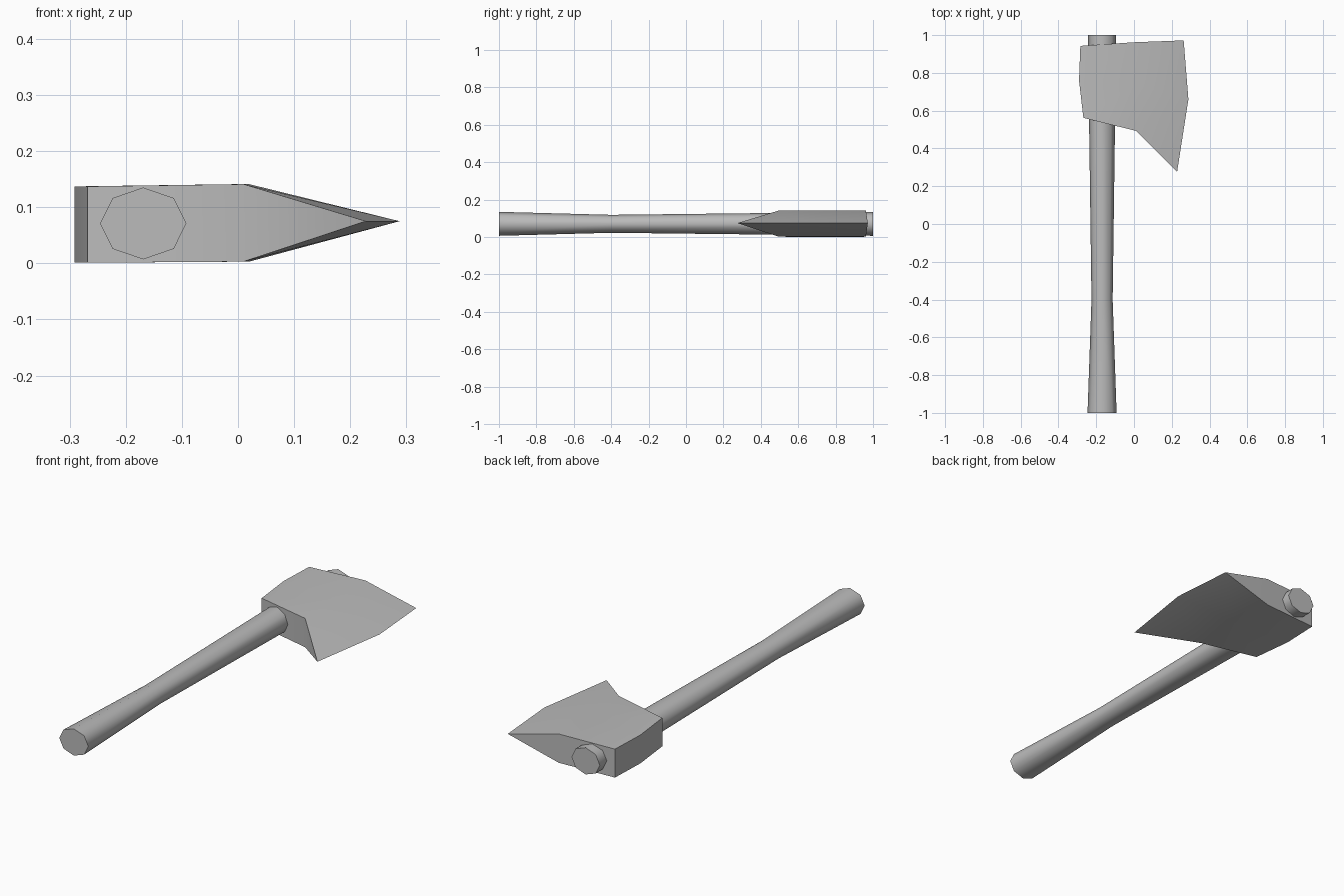
import bpy, bmesh, math

if "Cube" in bpy.data.objects:
    bpy.data.objects.remove(bpy.data.objects["Cube"])

grey = bpy.data.materials.new("plain grey")
grey.use_nodes = True
colour = (0.5, 0.5, 0.5, 1)
grey.diffuse_color = colour
grey.node_tree.nodes["Principled BSDF"].inputs["Base Color"].default_value = colour


def finish(name, bm, angle):
    """Turn a bmesh into a shaded object."""
    bmesh.ops.recalc_face_normals(bm, faces=bm.faces)
    mesh = bpy.data.meshes.new(name)
    bm.to_mesh(mesh)
    bm.free()
    mesh.materials.append(grey)
    obj = bpy.data.objects.new(name, mesh)
    bpy.context.collection.objects.link(obj)
    bpy.ops.object.select_all(action="DESELECT")
    obj.select_set(True)
    bpy.context.view_layer.objects.active = obj
    bpy.ops.object.shade_smooth_by_angle(angle=math.radians(angle))


# Handle: octagonal rings (y, half width, half height), waisted near the grip
SIDES = 8
bm = bmesh.new()
rings = []
for y, rx, rz in [(-1, 0.077, 0.064), (-0.4, 0.056, 0.048), (1, 0.075, 0.064)]:
    turns = [math.tau * i / SIDES for i in range(SIDES)]
    rings.append([bm.verts.new((-0.169 + rx * math.cos(t), y, 0.071 + rz * math.sin(t)))
                  for t in turns])
for a, b in zip(rings, rings[1:]):
    for i in range(SIDES):
        j = (i + 1) % SIDES
        bm.faces.new((a[i], a[j], b[j], b[i]))
bm.faces.new(rings[0])
bm.faces.new(rings[-1])
finish("handle", bm, 60)

# Axe head: three columns (centre z, half thickness, outline points front to back)
columns = [
    (0.069, 0.068, [(-0.268, 0.562), (-0.291, 0.76), (-0.284, 0.943)]),   # poll
    (0.072, 0.069, [(0.01, 0.493), (0.02, 0.74), (0.0, 0.962)]),          # cheek
    (0.075, 0.0, [(0.228, 0.275), (0.288, 0.66), (0.263, 0.972)]),        # cutting edge
]
bm = bmesh.new()
top = [[bm.verts.new((x, y, z + h)) for x, y in pts] for z, h, pts in columns]
low = [[bm.verts.new((x, y, z - h)) for x, y in pts] for z, h, pts in columns]
for layer in (top, low):
    for c in range(2):
        for r in range(2):
            bm.faces.new((layer[c][r], layer[c + 1][r], layer[c + 1][r + 1], layer[c][r + 1]))
for c in range(2):
    for r in (0, 2):
        bm.faces.new((top[c][r], top[c + 1][r], low[c + 1][r], low[c][r]))
for r in range(2):
    bm.faces.new((top[0][r], top[0][r + 1], low[0][r + 1], low[0][r]))
bmesh.ops.remove_doubles(bm, verts=bm.verts, dist=0.0001)
finish("axe_head", bm, 40)
